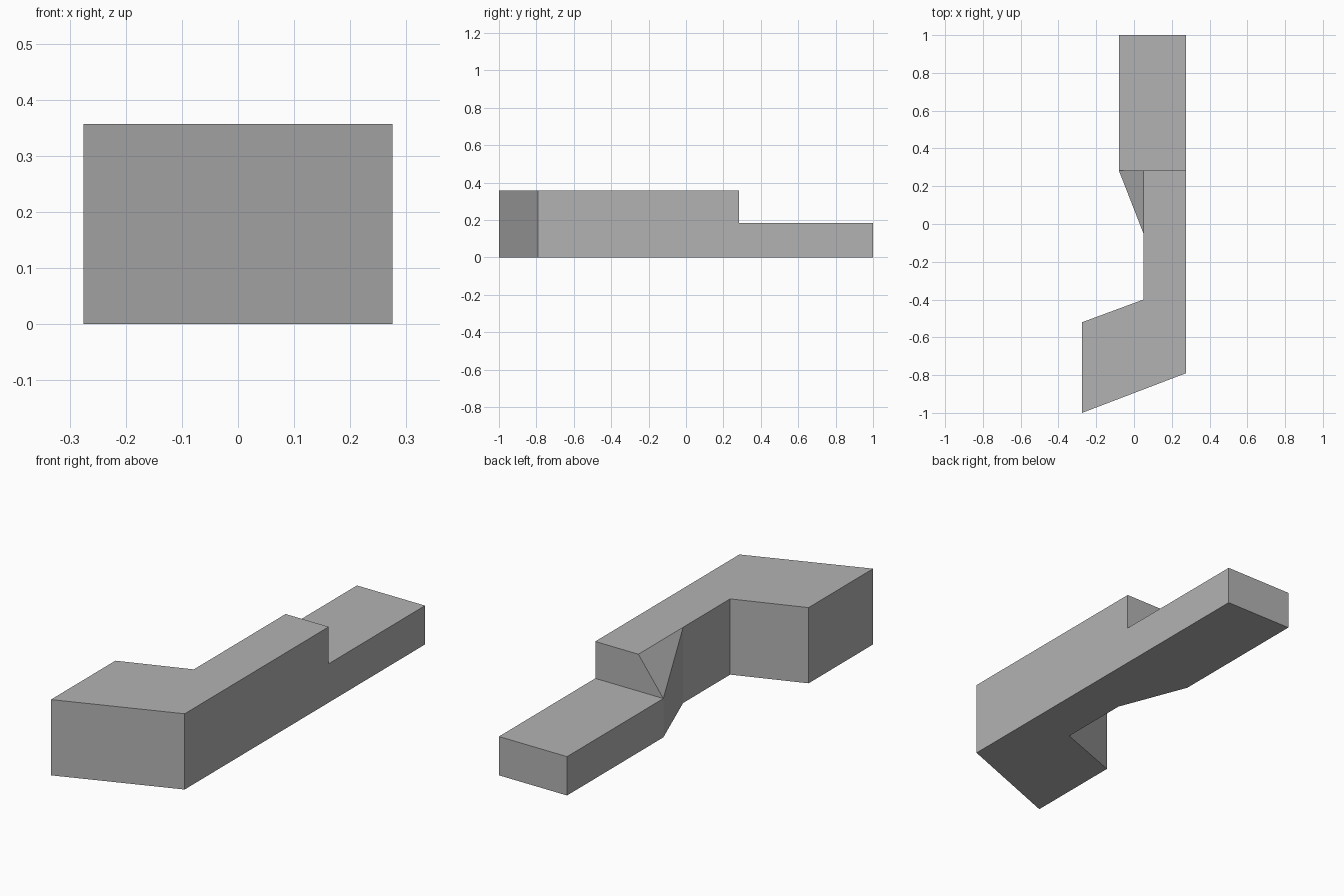
import bpy, bmesh

cube = bpy.data.objects.get("Cube")
if cube:
    bpy.data.objects.remove(cube, do_unlink=True)

HIGH, LOW, STEP = 0.357, 0.183, 0.283

grey = bpy.data.materials.new("plain grey")
grey.use_nodes = True
colour = (0.45, 0.45, 0.45, 1)
grey.diffuse_color = colour
grey.node_tree.nodes["Principled BSDF"].inputs["Base Color"].default_value = colour

# Plan outline, counter-clockwise from the front tip
outline = [(-0.275, -1), (0.275, -0.79), (0.275, 1), (-0.08, 1),
           (-0.08, STEP), (0.05, -0.05), (0.05, -0.4), (-0.275, -0.52)]

bm = bmesh.new()
base = [bm.verts.new((x, y, 0)) for x, y in outline]
top = [bm.verts.new((x, y, LOW if i in (2, 3, 4) else HIGH))
       for i, (x, y) in enumerate(outline)]
step_low = bm.verts.new((0.275, STEP, LOW))
step_high = bm.verts.new((0.275, STEP, HIGH))
step_corner = bm.verts.new((0.05, STEP, HIGH))

# Underside and walls; the long wall follows the step
bm.faces.new(base[::-1])
for i in range(len(base)):
    j = (i + 1) % len(base)
    extra = [step_low, step_high] if i == 1 else []
    bm.faces.new([base[i], base[j], top[j]] + extra + [top[i]])

# Raised top, lowered tail top, step face and sloping facet
bm.faces.new([top[0], top[1], step_high, step_corner] + top[5:])
bm.faces.new([step_low] + top[2:5])
bm.faces.new([step_low, top[4], step_corner, step_high])
bm.faces.new([step_corner, top[4], top[5]])
bmesh.ops.recalc_face_normals(bm, faces=bm.faces)

mesh = bpy.data.meshes.new("stepped_block")
bm.to_mesh(mesh)
bm.free()
mesh.materials.append(grey)
block = bpy.data.objects.new("stepped_block", mesh)
bpy.context.collection.objects.link(block)
